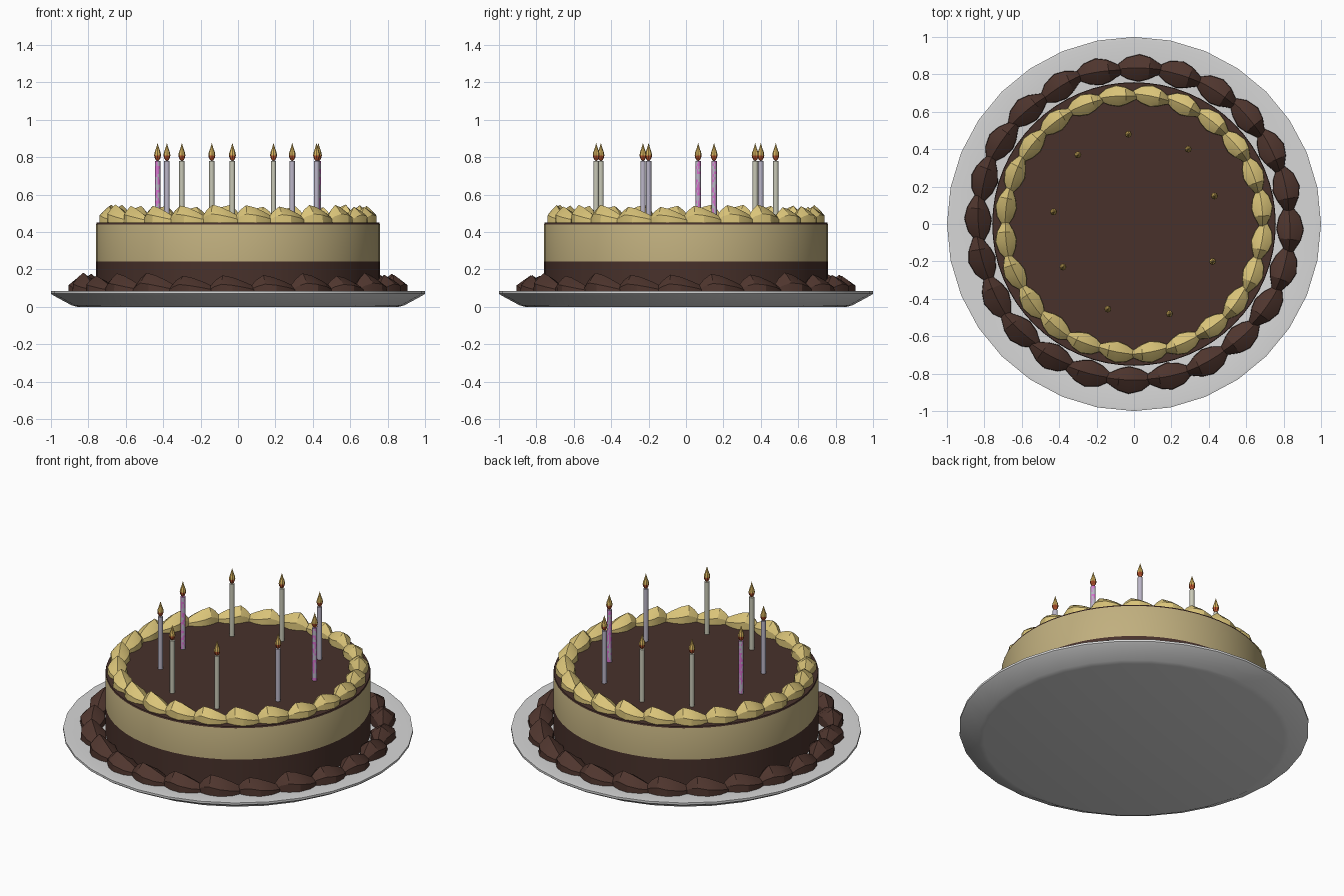
import bpy, bmesh, math, random
from mathutils import Vector

if "Cube" in bpy.data.objects:
    bpy.data.objects.remove(bpy.data.objects["Cube"])

random.seed(4)


def mat(name, rgb):
    m = bpy.data.materials.new(name)
    m.diffuse_color = (*rgb, 1)
    m.use_nodes = True
    m.node_tree.nodes["Principled BSDF"].inputs["Base Color"].default_value = m.diffuse_color
    return m


PLATE = mat("plate grey", (0.68, 0.68, 0.68))
CHOC = mat("chocolate", (0.065, 0.031, 0.024))
CREAM = mat("cream side", (0.53, 0.43, 0.21))
CHOC_PIPE = mat("chocolate piping", (0.078, 0.036, 0.027))
YELLOW = mat("butter piping", (0.70, 0.55, 0.19))
IVORY = mat("ivory wax", (0.58, 0.58, 0.47))
LILAC = mat("lilac wax", (0.50, 0.47, 0.58))
PINK = mat("pink fleck", (0.68, 0.17, 0.62))
FLAME = mat("flame gold", (0.72, 0.48, 0.12))
EMBER = mat("flame orange", (0.55, 0.10, 0.03))


def finish(name, bm, mats, angle=35):
    bmesh.ops.recalc_face_normals(bm, faces=bm.faces)
    me = bpy.data.meshes.new(name)
    bm.to_mesh(me)
    bm.free()
    ob = bpy.data.objects.new(name, me)
    bpy.context.collection.objects.link(ob)
    for m in mats:
        me.materials.append(m)
    bpy.ops.object.select_all(action='DESELECT')
    ob.select_set(True)
    bpy.context.view_layer.objects.active = ob
    bpy.ops.object.shade_smooth_by_angle(angle=math.radians(angle))
    return ob


def lathe(bm, profile, sides, centre=(0, 0), rule=None):
    """Spin (radius, z) points; radius 0 closes to a point. rule(z, angle) -> slot."""
    rings = []
    for r, z in profile:
        n = 1 if r == 0 else sides
        rings.append([bm.verts.new((centre[0] + r * math.cos(math.tau * i / sides),
                                    centre[1] + r * math.sin(math.tau * i / sides), z))
                      for i in range(n)])
    for (a, b) in zip(rings, rings[1:]):
        for i in range(sides):
            j = (i + 1) % sides
            vs = [a[i % len(a)], a[j % len(a)], b[j % len(b)], b[i % len(b)]]
            f = bm.faces.new(list(dict.fromkeys(vs)))
            if rule:
                f.material_index = rule(f.calc_center_median().z, i)


# Plate with sloping underside and shallow dish
bm = bmesh.new()
lathe(bm, [(0, 0), (0.86, 0), (0.89, 0.008), (0.99, 0.062), (1, 0.07), (1, 0.083),
           (0.985, 0.085), (0.88, 0.074), (0, 0.074)], 32)
finish("plate", bm, [PLATE])

# Cake: chocolate base, cream band, chocolate lid
bm = bmesh.new()
lathe(bm, [(0, 0.075), (0.758, 0.075), (0.758, 0.243), (0.758, 0.441),
           (0.755, 0.45), (0, 0.45)], 64,
      rule=lambda z, i: 1 if 0.25 < z < 0.44 else 0)
finish("cake", bm, [CHOC, CREAM])


def shell_ring(name, material, radius, z, length, width, height, start):
    """24 piped shells: ridged lemon shapes leaning along the ring."""
    bm = bmesh.new()
    # position along shell, width factor, height factor
    stations = [(-0.5, 0.28, 0.35), (-0.28, 0.78, 0.62), (-0.02, 1.0, 0.88),
                (0.2, 0.8, 1.0), (0.36, 0.5, 0.72), (0.5, 0.25, 0.3)]
    n = 7
    for k in range(24):
        a0 = math.radians(start - 15 * k)
        size = random.uniform(0.9, 1.08)
        lean = random.uniform(-0.25, 0.25)
        rows = []
        for t, w, h in stations:
            a = a0 - t * length / radius
            row = []
            for i in range(n):
                p = math.pi * i / (n - 1)
                ridge = 1.0 if i % 2 else 0.9
                side = math.cos(p) * w * width * ridge + lean * width * t
                up = math.sin(p) * h * height * size * ridge
                r = radius + side
                row.append(bm.verts.new((r * math.cos(a), r * math.sin(a), z + up)))
            rows.append(row)
        for p, q in zip(rows, rows[1:]):
            for i in range(n):
                j = (i + 1) % n
                bm.faces.new((p[i], p[j], q[j], q[i]))
        bm.faces.new(rows[0])
        bm.faces.new(rows[-1])
    finish(name, bm, [material], 28)


shell_ring("top_piping", YELLOW, 0.69, 0.449, 0.205, 0.064, 0.091, 82)
shell_ring("base_piping", CHOC_PIPE, 0.835, 0.073, 0.25, 0.082, 0.102, 87.8)

# Candles: position and wax (flecked ones carry pink spots)
candles = [(-0.03, 0.48, IVORY, 0), (0.29, 0.40, LILAC, 0), (0.43, 0.15, LILAC, 1),
           (0.42, -0.20, LILAC, 0), (0.19, -0.48, IVORY, 0), (-0.14, -0.455, IVORY, 0),
           (-0.38, -0.23, LILAC, 0), (-0.43, 0.065, LILAC, 1), (-0.30, 0.37, IVORY, 0)]
for k, (x, y, wax, fleck) in enumerate(candles, 1):
    bm = bmesh.new()
    rows = 24 if fleck else 1
    body = [(0.0145, 0.44 + 0.34 * i / rows) for i in range(rows + 1)]
    lathe(bm, [(0, 0.44)] + body + [(0, 0.781)], 12, (x, y),
          (lambda z, i: int(random.random() < 0.5)) if fleck else None)
    finish(f"candle_{k}", bm, [wax, PINK])

    # Teardrop flame with glowing orange foot
    bm = bmesh.new()
    lathe(bm, [(0, 0.779), (0.009, 0.784), (0.016, 0.797), (0.0185, 0.81), (0.016, 0.826),
               (0.008, 0.848), (0, 0.876)], 8, (x, y),
          lambda z, i: 1 if z < 0.806 else 0)
    finish(f"flame_{k}", bm, [FLAME, EMBER])
